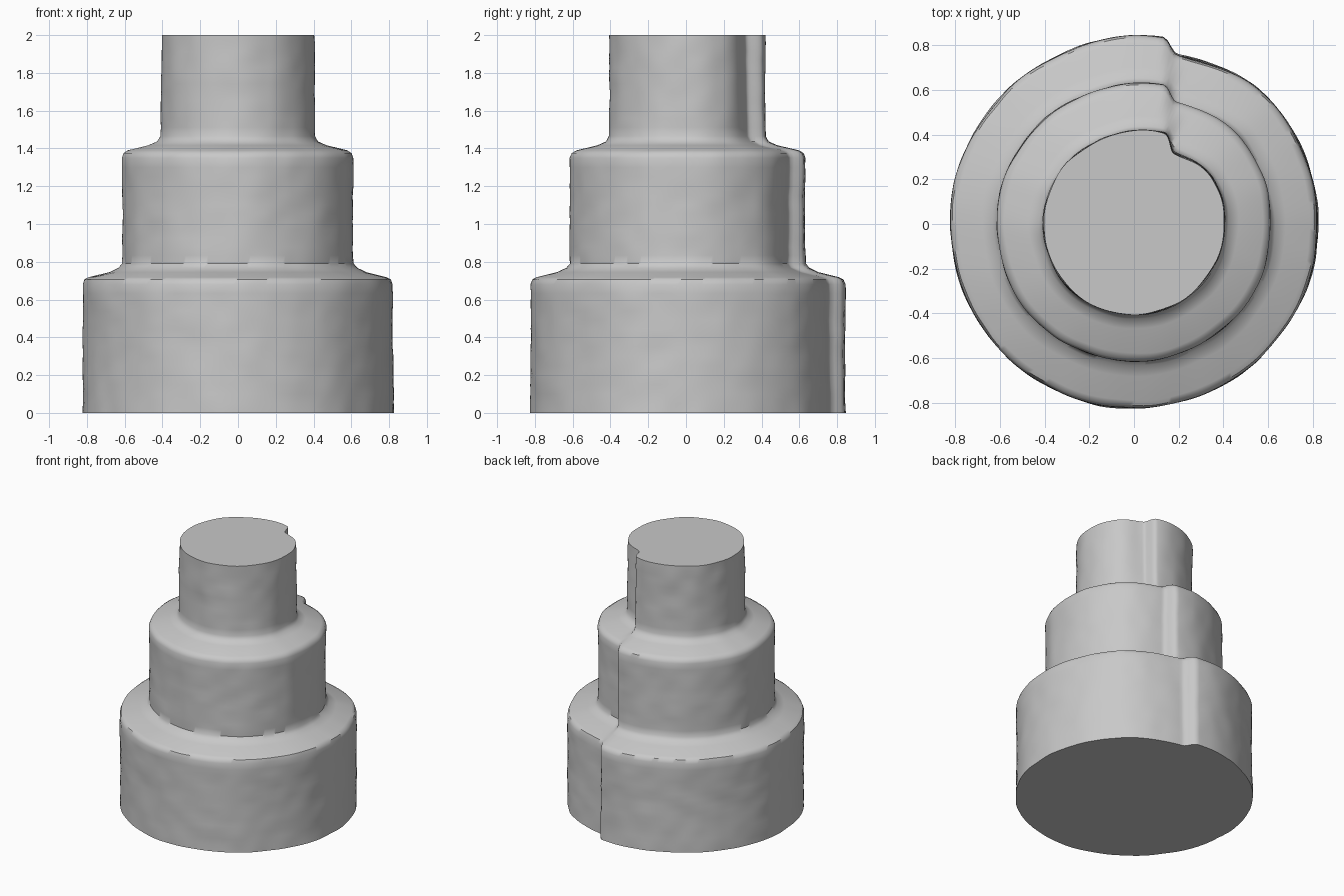
import bpy
import bmesh
import math
from mathutils import Vector, noise

cube = bpy.data.objects.get("Cube")
if cube:
    bpy.data.objects.remove(cube, do_unlink=True)

# One matte grey material
grey = bpy.data.materials.new("light_grey")
grey.use_nodes = True
colour = (0.58, 0.58, 0.58, 1)
grey.diffuse_color = colour
grey.node_tree.nodes["Principled BSDF"].inputs["Base Color"].default_value = colour

SEGMENTS = 240
# Tier silhouette: radius, height
PROFILE = [(0.825, 0), (0.82, 0.35), (0.822, 0.68), (0.812, 0.706), (0.79, 0.718),
           (0.68, 0.745), (0.632, 0.768), (0.614, 0.79), (0.612, 1.1), (0.615, 1.35),
           (0.605, 1.375), (0.58, 1.39), (0.47, 1.417), (0.425, 1.437),
           (0.409, 1.465), (0.405, 1.7), (0.405, 2)]


def smoothstep(t):
    t = max(0.0, min(1.0, t))
    return t * t * (3 - 2 * t)


def refine(points, step):
    """Split long profile runs into short, even ones."""
    result = []
    for (r0, z0), (r1, z1) in zip(points, points[1:]):
        count = max(1, math.ceil((z1 - z0) / step))
        result += [(r0 + (r1 - r0) * i / count, z0 + (z1 - z0) * i / count)
                   for i in range(count)]
    return result + [points[-1]]


def seam_offset(angle, radius):
    """Raised overlap on one side of the back seam, a hollow on the other."""
    seam = math.acos(0.165 / radius)
    half = 0.04 / radius
    d = (angle - seam + math.pi) % math.tau - math.pi
    raised = 0.022 * (1 - smoothstep(d / 0.9))
    hollow = -0.042 * (1 - smoothstep(-d / 0.65))
    blend = smoothstep((d + half) / (2 * half))
    return hollow + (raised - hollow) * blend


def surface_point(radius, height, angle):
    """Lathe point with the seam and a little hand-worked unevenness."""
    c, s = math.cos(angle), math.sin(angle)
    broad = noise.noise(Vector((c * 2.5, s * 2.5, height * 1.5)))
    fine = noise.noise(Vector((c * 7 * radius, s * 7 * radius, height * 11)))
    r = radius + seam_offset(angle, radius) + 0.008 * broad + 0.005 * fine
    return Vector((r * c, r * s, height))


# Three-tier body, turned around the vertical axis
bm = bmesh.new()
rings = []
for radius, height in refine(PROFILE, 0.05):
    rings.append([bm.verts.new(surface_point(radius, height, math.tau * i / SEGMENTS))
                  for i in range(SEGMENTS)])
for low, high in zip(rings, rings[1:]):
    for i in range(SEGMENTS):
        j = (i + 1) % SEGMENTS
        bm.faces.new((low[i], low[j], high[j], high[i]))

# Flat base and flat top
bm.faces.new(rings[0][::-1])
bm.faces.new(rings[-1])

mesh = bpy.data.meshes.new("tiered_body")
bm.to_mesh(mesh)
bm.free()
mesh.materials.append(grey)
body = bpy.data.objects.new("tiered_body", mesh)
bpy.context.collection.objects.link(body)

bpy.ops.object.select_all(action="DESELECT")
body.select_set(True)
bpy.context.view_layer.objects.active = body
bpy.ops.object.shade_smooth_by_angle(angle=math.radians(40))
